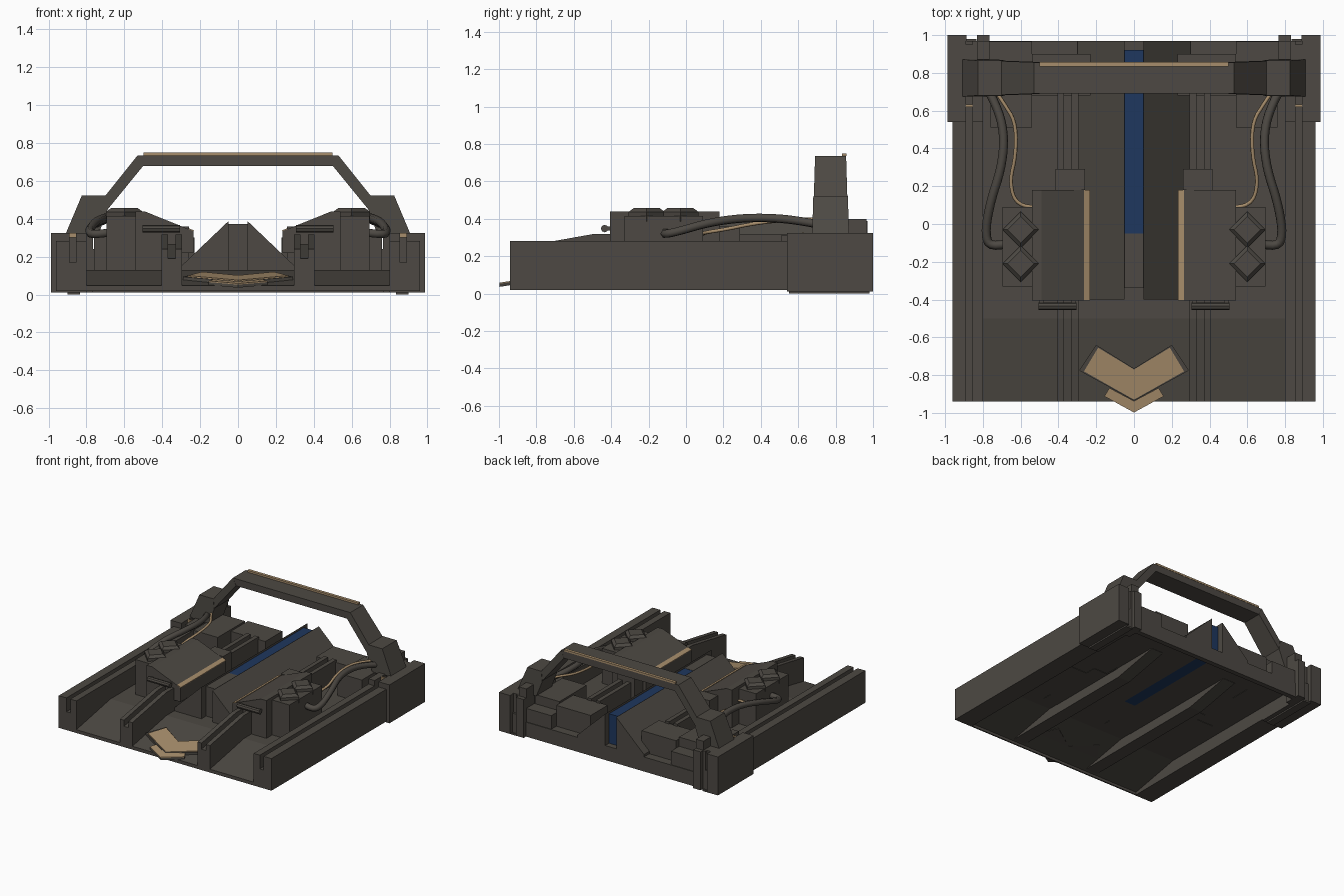
import bpy, bmesh, math

if "Cube" in bpy.data.objects:
    bpy.data.objects.remove(bpy.data.objects["Cube"])


def material(name, rgb):
    m = bpy.data.materials.new(name)
    m.diffuse_color = (*rgb, 1)
    m.use_nodes = True
    m.node_tree.nodes["Principled BSDF"].inputs["Base Color"].default_value = m.diffuse_color
    return m


DARK = material("dark warm grey", (0.074, 0.066, 0.056))
TAN = material("tan", (0.39, 0.27, 0.15))
BLUE = material("navy blue", (0.013, 0.038, 0.112))


def finish(name, bm, mat):
    me = bpy.data.meshes.new(name)
    bm.to_mesh(me)
    bm.free()
    ob = bpy.data.objects.new(name, me)
    bpy.context.collection.objects.link(ob)
    me.materials.append(mat)
    return ob


def prism(name, pts, axis, a, b, mat=DARK):
    """Extrude a 2D profile along axis: x uses (y,z), y uses (x,z), z uses (x,y)."""
    def co(p, t):
        return {"x": (t, *p), "y": (p[0], t, p[1]), "z": (*p, t)}[axis]
    bm = bmesh.new()
    lo = [bm.verts.new(co(p, a)) for p in pts]
    hi = [bm.verts.new(co(p, b)) for p in pts]
    bm.faces.new(lo)
    bm.faces.new(hi)
    n = len(pts)
    for i in range(n):
        j = (i + 1) % n
        bm.faces.new((lo[i], lo[j], hi[j], hi[i]))
    bmesh.ops.recalc_face_normals(bm, faces=bm.faces[:])
    return finish(name, bm, mat)


def box(name, x0, x1, y0, y1, z0, z1, mat=DARK):
    return prism(name, [(x0, z0), (x1, z0), (x1, z1), (x0, z1)], "y", y0, y1, mat)


def tube(name, pts, r, mat):
    cu = bpy.data.curves.new(name, "CURVE")
    cu.dimensions = "3D"
    cu.bevel_depth = r
    cu.bevel_resolution = 1
    cu.resolution_u = 4
    cu.use_fill_caps = True
    sp = cu.splines.new("NURBS")
    sp.points.add(len(pts) - 1)
    for p, c in zip(sp.points, pts):
        p.co = (*c, 1)
    sp.order_u = 3
    sp.use_endpoint_u = True
    ob = bpy.data.objects.new(name, cu)
    bpy.context.collection.objects.link(ob)
    cu.materials.append(mat)


def cone(name, loc, r1, r2, depth, sides, rot=(0, 0, 0)):
    bpy.ops.mesh.primitive_cone_add(vertices=sides, radius1=r1, radius2=r2, depth=depth,
                                    location=loc, rotation=rot)
    ob = bpy.context.object
    ob.name = name
    ob.data.materials.append(DARK)


def slotted(x0, x1, top, bottom):
    return [(x0, bottom), (x0, top), (0.855, top), (0.855, 0.17), (0.89, 0.17),
            (0.89, top), (x1, top), (x1, bottom)]


BASE = 0.122  # height where the blocks meet the raised floor

# Floor sheet rising from the front lip to the raised deck, and rear wall
prism("floor", [(-0.94, 0.02), (-0.94, 0.047), (-0.5, 0.13), (0.95, 0.13), (0.95, 0.125),
                (-0.5, 0.125), (-0.93, 0.042), (-0.93, 0.02)], "x", -0.8, 0.8)
box("rear_wall", -0.8, 0.8, 0.93, 0.97, 0.012, 0.13)

# Raised spine with a blue panel
box("spine_front", -0.05, 0.05, -0.34, -0.05, BASE, 0.372)
box("blue_spine", -0.05, 0.05, -0.05, 0.92, BASE, 0.37, BLUE)

for s, side in ((1, "right"), (-1, "left")):
    def nm(t):
        return side + "_" + t

    def mx(pts):
        return [(s * p[0], p[1]) for p in pts]

    def mbox(t, x0, x1, *rest):
        return box(nm(t), s * x0, s * x1, *rest)

    # Grooved outer rails and rear corner blocks
    prism(nm("side_rail"), mx(slotted(0.80, 0.96, 0.282, 0.02)), "y", -0.94, 0.54)
    prism(nm("rear_corner"), mx(slotted(0.80, 0.988, 0.325, 0.012)), "y", 0.54, 0.97)
    mbox("corner_fill", 0.855, 0.89, 0.69, 0.95, 0.17, 0.325)
    mbox("corner_outer_post", 0.888, 0.988, 0.97, 1.0, 0.012, 0.325)
    mbox("corner_inner_post", 0.765, 0.832, 0.86, 1.0, 0.012, 0.325)
    mbox("corner_post_top", 0.765, 0.832, 0.87, 0.965, 0.325, 0.398)
    mbox("corner_foot", 0.835, 0.90, 0.55, 0.98, 0.0, 0.014)
    mbox("corner_marker", 0.855, 0.89, 0.62, 0.632, 0.30, 0.326, TAN)

    # Ramped inner rails with a shallow groove
    for t, x0, x1, d in (("inner", 0.295, 0.33, 0), ("groove", 0.33, 0.37, 0.05),
                         ("outer", 0.37, 0.405, 0)):
        prof = [(-0.94, 0.045), (-0.94, 0.24 - d), (-0.5, 0.318 - d), (0.69, 0.318 - d),
                (0.69, 0.12), (0.30, 0.045)]
        prism(nm("ramp_" + t), prof, "x", s * x0, s * x1)

    # Sloped panels beside the spine
    prism(nm("spine_slope"), mx([(0.05, BASE), (0.05, 0.388), (0.30, 0.15), (0.30, BASE)]),
          "y", -0.40, 0.97)

    # Sloped engine covers with tan edge strip
    prism(nm("cover"), mx([(0.235, 0.335), (0.235, 0.22), (0.295, 0.22), (0.295, BASE),
                           (0.54, BASE), (0.54, 0.438), (0.49, 0.438)]), "y", -0.405, 0.18)
    prism(nm("cover_stripe"), mx([(0.233, 0.334), (0.233, 0.339), (0.265, 0.3515),
                                  (0.265, 0.346)]), "y", -0.405, 0.18, TAN)
    mbox("cover_back", 0.26, 0.415, 0.18, 0.29, BASE, 0.36)
    cone(nm("cover_roller"), (s * 0.405, -0.435, 0.348), 0.02, 0.02, 0.2, 8,
         (0, math.pi / 2, 0))
    for x in (0.32, 0.49):
        mbox("roller_arm", x - 0.01, x + 0.01, -0.43, -0.40, 0.338, 0.358)

    # Side block with two diamond caps
    mbox("head_block", 0.54, 0.695, -0.33, 0.09, BASE, 0.415)
    for y in (-0.03, -0.21):
        cone(nm("diamond_cap"), (s * 0.60, y, 0.412), 0.097, 0.097, 0.05, 4)
        cone(nm("diamond_cap_top"), (s * 0.60, y, 0.447), 0.097, 0.07, 0.02, 4)

    # Rear boxes
    mbox("rear_box_outer", 0.54, 0.76, 0.51, 0.86, BASE, 0.315)
    mbox("rear_box_inner", 0.23, 0.54, 0.68, 0.90, BASE, 0.30)
    mbox("rear_step", 0.54, 0.77, 0.86, 0.965, BASE, 0.24)

    # Hoses
    tube(nm("hose"), [(s * x, y, z) for x, y, z in
                      ((0.66, -0.10, 0.33), (0.76, -0.13, 0.315), (0.79, -0.05, 0.33),
                       (0.76, 0.12, 0.38), (0.70, 0.30, 0.405), (0.685, 0.48, 0.405),
                       (0.73, 0.64, 0.385), (0.80, 0.76, 0.36))], 0.024, DARK)
    tube(nm("tan_cable"), [(s * x, y, z) for x, y, z in
                           ((0.53, 0.09, 0.32), (0.62, 0.09, 0.325), (0.66, 0.22, 0.345),
                            (0.625, 0.36, 0.375), (0.625, 0.54, 0.395), (0.69, 0.64, 0.40),
                            (0.75, 0.73, 0.395))], 0.010, TAN)

    # Roll bar leg and its bracket, widening towards the base
    for t, prof in (("bar_leg", [(0.53, 0.735), (0.50, 0.68), (0.70, 0.435), (0.76, 0.36),
                                 (0.83, 0.36)]),
                    ("bar_bracket", [(0.91, 0.32), (0.825, 0.522), (0.70, 0.522),
                                     (0.69, 0.44), (0.74, 0.31)])):
        for v in prism(nm(t), mx(prof), "y", -1, 1).data.vertices:
            half = 0.083 + (0.735 - v.co.z) * 0.03 + (0.003 if t == "bar_bracket" else 0)
            v.co.y = 0.773 + v.co.y * half

box("roll_bar_top", -0.53, 0.53, 0.69, 0.856, 0.678, 0.735)
box("roll_bar_strip", -0.50, 0.50, 0.834, 0.858, 0.735, 0.75, TAN)


# Sloping chevron plates at the front
def chevron(name, half, mat, dz, thick):
    pts = half + [(-x, y) for x, y in reversed(half) if x > 0]
    ob = prism(name, pts, "z", 0, thick, mat)
    for v in ob.data.vertices:
        v.co.z += 0.062 + dz + 0.16 * (v.co.y + 0.95)


big_base = [(0, -0.765), (0.2, -0.64), (0.29, -0.775), (0.265, -0.79), (0, -0.935)]
big_tan = [(0, -0.77), (0.19, -0.655), (0.265, -0.78), (0, -0.93)]
small = [(0, -0.937), (0.13, -0.868), (0.157, -0.912), (0, -0.998)]

chevron("chevron_base", big_base, DARK, -0.018, 0.022)
chevron("chevron_plate", big_tan, TAN, 0.004, 0.007)
chevron("small_chevron_base", small, DARK, -0.018, 0.016)
chevron("small_chevron_plate", small, TAN, -0.002, 0.006)
